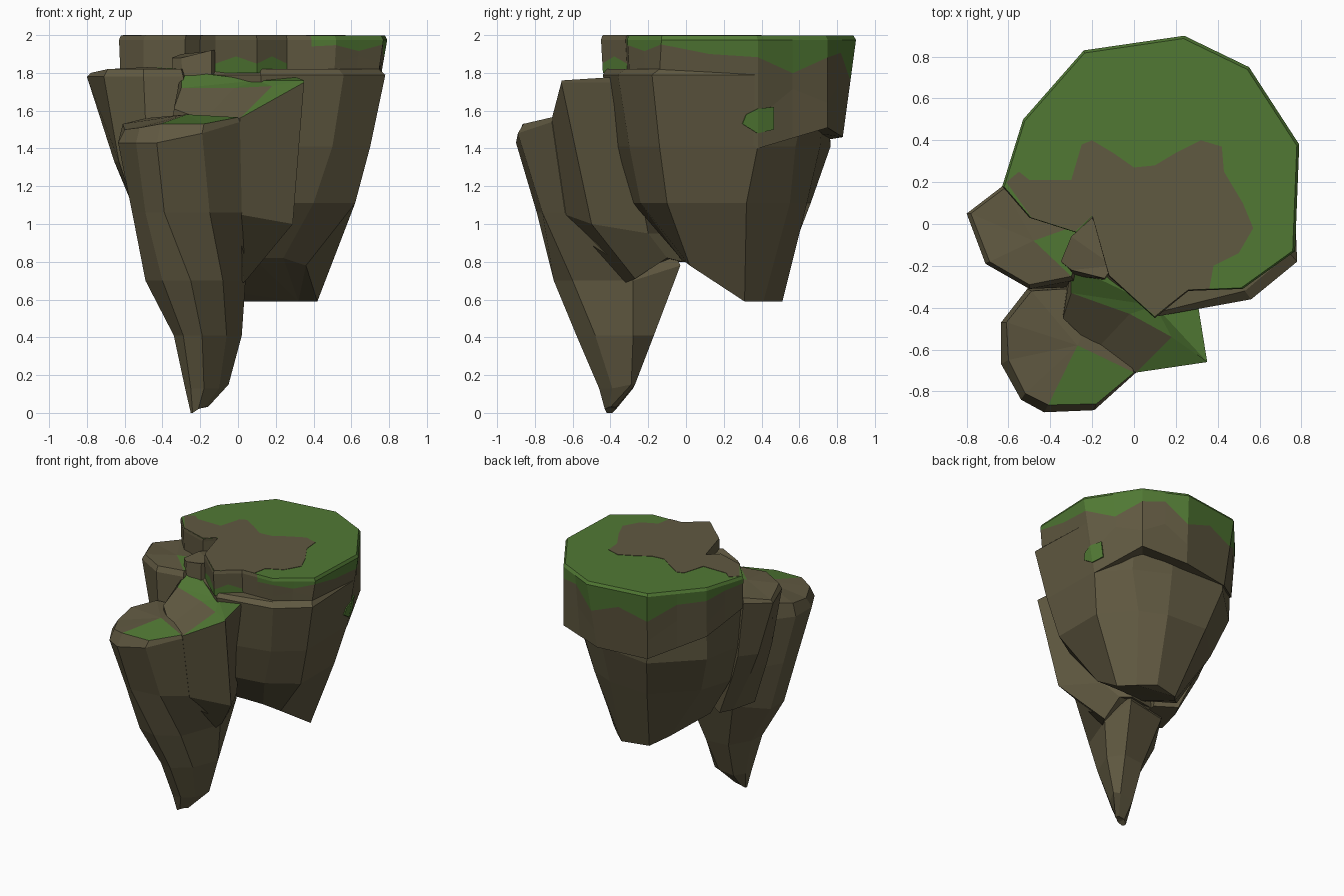
import bpy, bmesh
from mathutils import Vector

def material(name, rgb):
    m = bpy.data.materials.new(name)
    m.diffuse_color = (*rgb, 1)
    return m

ROCK = material("brown rock", (0.118, 0.100, 0.053))
GRASS = material("moss green", (0.082, 0.190, 0.034))

def at(z, *pts):
    """Ring of points at height z; a point may carry its own height."""
    return [Vector((p[0], p[1], p[2] if len(p) > 2 else z)) for p in pts]

def loft(name, rings, green=None, peak=None):
    """Skin rings from top to bottom; optional centre point fans the top."""
    bm = bmesh.new()
    vs = [[bm.verts.new(p) for p in r] for r in rings]
    n = len(vs[0])
    for a, b in zip(vs, vs[1:]):
        for i in range(n):
            j = (i + 1) % n
            bm.faces.new((a[i], b[i], b[j], a[j]))
    if peak:
        c = bm.verts.new(peak)
        for i in range(n):
            bm.faces.new((c, vs[0][i], vs[0][(i + 1) % n]))
    else:
        bm.faces.new(vs[0])
    bm.faces.new(vs[-1][::-1])
    bmesh.ops.recalc_face_normals(bm, faces=bm.faces)
    bmesh.ops.triangulate(bm, faces=[f for f in bm.faces if len(f.verts) > 4])
    bm.normal_update()
    if green:
        for f in bm.faces:
            f.material_index = int(bool(green(f.calc_center_median(), f.normal)))
    me = bpy.data.meshes.new(name)
    bm.to_mesh(me)
    bm.free()
    me.materials.append(ROCK)
    me.materials.append(GRASS)
    ob = bpy.data.objects.new(name, me)
    bpy.context.collection.objects.link(ob)
    return ob

def midpoints(ring):
    out = []
    for i, p in enumerate(ring):
        out += [p, (p + ring[(i + 1) % len(ring)]) / 2]
    return out

def toward(ring, k, dz=0):
    c = sum(ring, Vector()) / len(ring)
    return [Vector((c.x + (p.x - c.x) * k, c.y + (p.y - c.y) * k, p.z + dz)) for p in ring]

# Grassy cap: wavy green band on the upper sides, overhang at the back,
# and a jagged strip of moss low on the front
rim = midpoints(at(1.975, (.77, -.13), (.79, .38), (.55, .75), (.24, .90), (-.24, .83),
                   (-.53, .50), (-.63, .18), (-.50, .03), (-.28, -.04), (-.20, .04),
                   (-.12, -.25), (.10, -.45), (.26, -.32), (.52, -.31)))
low = midpoints(at(1.8, (.745, -.14), (.69, .38, 1.40), (.55, .75, 1.51), (.20, .83, 1.46),
                   (-.20, .77, 1.45), (-.515, .475, 1.60), (-.62, .18, 1.74), (-.50, .04),
                   (-.28, -.03), (-.20, .05), (-.12, -.24), (.10, -.44), (.26, -.31), (.51, -.30)))
drip = [.14, .2, .16, .34, .2, .14, .42, .26, .40, .2, .22, .15]
band = [p.lerp(q, drip[i % len(drip)]) for i, (p, q) in enumerate(zip(rim, low))]
moss = [q.lerp(p, (.28, .5)[i % 2]) for i, (p, q) in enumerate(zip(rim, low))]
top = [Vector((p.x * .985, p.y * .985, 1.997)) for p in rim]
loft("grassy_cap", [top, rim, band, moss, low, toward(low, .8, .02)],
     lambda c, n: c.z > 1.99
     or (c.z > 1.875 and c.x + c.y > .1 and (c.y > .1 or c.z > 1.93))
     or (c.z > 1.875 and c.y > .2)
     or (1.81 < c.z < 1.86 and c.y < -.12 and -.2 < c.x < .3 and n.z > -.5))

# Bare earth patch on the cap
edge = [(-.61, .20), (-.55, .25), (-.50, .21), (-.30, .21), (-.25, .38), (-.20, .40), (-.10, .34),
        (0, .27), (.10, .28), (.20, .34), (.32, .40), (.42, .37), (.43, .25), (.52, .10),
        (.57, -.02), (.50, -.14), (.38, -.20), (.36, -.31), (.26, -.315), (.10, -.44),
        (-.12, -.245), (-.20, .04), (-.28, -.035), (-.49, .03)]
loft("earth_patch", [at(2.0, *edge), at(1.996, *edge)])

# Moss spot wrapped round the right-hand corner
for name, spot in (("moss_spot_side", [(.722, .30, 1.53), (.710, .38, 1.48),
                                       (.732, .38, 1.61), (.730, .32, 1.58)]),
                   ("moss_spot_back", [(.710, .38, 1.48), (.681, .465, 1.50),
                                       (.698, .465, 1.62), (.732, .38, 1.61)])):
    outer = at(0, *spot)
    loft(name, [outer, [p - Vector((.009, .003, 0)) for p in outer]], lambda c, n: True)

# Main rock body under the cap
loft("main_rock", [
    at(1.82, (.745, -.14), (.74, .36), (.52, .66), (.22, .74), (-.20, .74), (-.50, .46),
       (-.60, .17), (-.15, -.20), (.12, -.42), (.53, -.32)),
    at(1.79, (.78, -.18), (.757, .37), (.53, .66), (.22, .74), (-.20, .75), (-.51, .47),
       (-.61, .17), (-.15, -.24), (.12, -.44), (.56, -.36)),
    at(1.41, (.70, -.14), (.69, .38), (.50, .58), (.24, .71), (-.19, .765), (-.505, .46),
       (-.56, .15), (-.15, -.22), (.15, -.38), (.50, -.30)),
    at(1.11, (.62, -.10), (.62, .32), (.42, .55), (.22, .64), (-.12, .66), (-.40, .38),
       (-.48, .13), (-.15, -.18), (.15, -.28), (.40, -.24)),
    at(.59, (.36, .02, .78), (.42, .31), (.32, .41), (.21, .51), (.0, .46), (-.10, .34, .65),
       (-.30, .12, .80), (-.12, -.04, .82), (.08, -.03, .82), (.24, -.03, .82)),
], peak=(.1, .2, 1.82))

# Middle ledge in front
loft("middle_ledge", [
    at(1.76, (.35, -.66), (.30, -.35, 1.78), (0, -.20, 1.79), (-.30, -.20, 1.81),
       (-.30, -.33, 1.72), (-.02, -.43, 1.72), (.18, -.54, 1.73)),
    at(1.75, (.35, -.66), (.30, -.35), (0, -.20), (-.30, -.20), (-.34, -.45, 1.61),
       (-.18, -.60, 1.55), (.01, -.71, 1.56)),
    at(1.0, (.29, -.50), (.13, -.20, .95), (0, -.05, .95), (-.30, -.10), (-.35, -.40),
       (-.20, -.55), (.01, -.64, 1.05)),
    at(.8, (.05, -.27, .71), (.05, -.10, .82), (0, -.02), (-.20, -.05), (-.25, -.20),
       (-.15, -.30, .7), (.03, -.32, .69)),
], lambda c, n: c.z > 1.70 and n.z > .6, peak=(.10, -.39, 1.76))

# Front spike hanging lowest
loft("front_spike", [
    at(1.53, (.0, -.71, 1.565), (-.18, -.86), (-.41, -.865), (-.52, -.81, 1.51),
       (-.60, -.65, 1.50), (-.61, -.47, 1.53), (-.49, -.32, 1.56), (-.15, -.30, 1.57)),
    at(1.43, (.01, -.71, 1.54), (-.19, -.89, 1.48), (-.43, -.90), (-.54, -.84),
       (-.635, -.67), (-.635, -.47), (-.51, -.31), (-.12, -.28)),
    at(1.06, (.02, -.64), (-.15, -.76), (-.39, -.79), (-.49, -.72), (-.56, -.60),
       (-.56, -.42), (-.44, -.22), (-.08, -.15)),
    at(.70, (.04, -.28), (-.08, -.60), (-.25, -.70), (-.40, -.66), (-.49, -.53),
       (-.49, -.36), (-.34, -.10, .78), (0, -.03, .78)),
    at(.41, (.02, -.28), (-.06, -.48), (-.19, -.58), (-.29, -.55), (-.34, -.47),
       (-.33, -.35), (-.24, -.19), (-.06, -.17)),
    at(.13, (-.05, -.29, .15), (-.10, -.39), (-.18, -.46), (-.25, -.46), (-.28, -.42),
       (-.27, -.36), (-.22, -.28), (-.10, -.27, .15)),
    at(0, (-.16, -.40, .03), (-.18, -.41, .03), (-.21, -.43, .02), (-.24, -.42), (-.25, -.41),
       (-.25, -.39), (-.22, -.37, .02), (-.17, -.37, .03)),
], lambda c, n: n.z > .8 and c.x > -.31 and c.y < -.55, peak=(-.27, -.58, 1.58))

# Left shoulder
loft("left_shoulder", [
    at(1.82, (-.78, .05, 1.80), (-.69, -.18), (-.50, -.29), (-.30, -.25), (-.20, .02), (-.62, .17)),
    at(1.78, (-.80, .05), (-.71, -.19), (-.50, -.31), (-.29, -.27), (-.20, .04), (-.63, .18)),
    at(1.33, (-.655, .03), (-.63, -.18), (-.48, -.30), (-.25, -.30), (-.20, .05), (-.56, .15)),
    at(1.15, (-.58, .02), (-.57, -.20), (-.45, -.30), (-.25, -.30), (-.20, .04), (-.50, .13)),
    at(.80, (-.40, -.02), (-.45, -.22), (-.38, -.30), (-.25, -.28), (-.20, -.02), (-.35, .08)),
], lambda c, n: n.z > .7 and c.x > -.42, peak=(-.48, -.08, 1.83))

# Small step between the shoulder and the cap
loft("small_step", [
    at(1.90, (-.35, -.18, 1.88), (-.30, -.06), (-.20, .03), (-.10, -.20, 1.92),
       (-.14, -.26, 1.92), (-.30, -.22, 1.88)),
    at(1.72, (-.34, -.19), (-.29, -.05), (-.19, .04), (-.10, -.20), (-.14, -.27), (-.29, -.25)),
])
